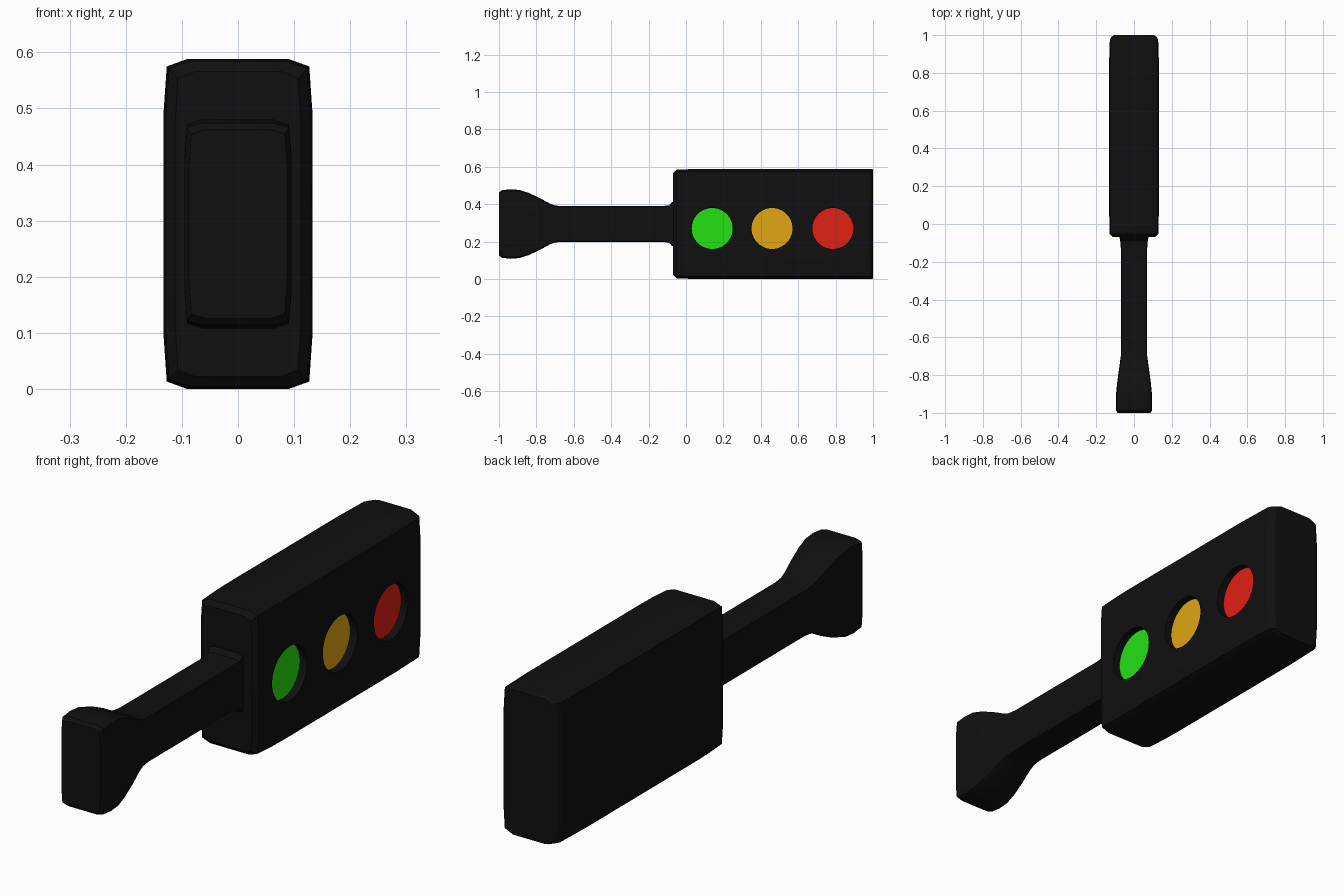
import bpy, bmesh, math

if "Cube" in bpy.data.objects:
    bpy.data.objects.remove(bpy.data.objects["Cube"])

MID_Z = 0.294          # shared centre height of housing and handle
SIDE_X = 0.133         # half width of housing
LENS_Z, LENS_R, RECESS = 0.27, 0.11, 0.035


def material(name, rgb):
    m = bpy.data.materials.new(name)
    m.diffuse_color = (*rgb, 1)
    m.use_nodes = True
    m.node_tree.nodes["Principled BSDF"].inputs["Base Color"].default_value = m.diffuse_color
    return m


def finish(obj, angle=25):
    bpy.ops.object.select_all(action='DESELECT')
    obj.select_set(True)
    bpy.context.view_layer.objects.active = obj
    bpy.ops.object.shade_smooth_by_angle(angle=math.radians(angle))


def section(w, h):
    """Softened rectangle with half sizes w and h, twelve corners."""
    q = [(w, 0.66 * h), (0.955 * w, 0.955 * h), (0.68 * w, h)]
    top = q + [(-x, z) for x, z in reversed(q)]
    return top + [(-x, -z) for x, z in top]


def loft(name, stations, mat):
    """Skin sections along y; each station is (y, half width, half height)."""
    bm = bmesh.new()
    rings = [[bm.verts.new((x, y, MID_Z + z)) for x, z in section(w, h)]
             for y, w, h in stations]
    for a, b in zip(rings, rings[1:]):
        for i in range(len(a)):
            j = (i + 1) % len(a)
            bm.faces.new((a[i], a[j], b[j], b[i]))
    bm.faces.new(rings[0])
    bm.faces.new(rings[-1])
    bmesh.ops.recalc_face_normals(bm, faces=bm.faces)
    me = bpy.data.meshes.new(name)
    bm.to_mesh(me)
    bm.free()
    me.materials.append(mat)
    obj = bpy.data.objects.new(name, me)
    bpy.context.collection.objects.link(obj)
    return obj


def side_cylinder(name, y, x0, x1, r):
    bpy.ops.mesh.primitive_cylinder_add(
        vertices=48, radius=r, depth=x1 - x0,
        location=((x0 + x1) / 2, y, LENS_Z), rotation=(0, math.pi / 2, 0))
    obj = bpy.context.object
    obj.name = name
    return obj


black = material("black", (0.005, 0.005, 0.005))

# Housing
housing = loft("housing", [
    (-0.07, 0.112, 0.272), (-0.052, 0.129, 0.290), (0.04, 0.131, 0.294),
    (0.11, SIDE_X, 0.294), (0.82, SIDE_X, 0.294),
    (0.975, 0.128, 0.294), (0.99, 0.120, 0.294), (1.0, 0.105, 0.292)], black)

# Handle with flared grip end and small collar at the housing
handle = loft("handle", [
    (-1.0, 0.087, 0.168), (-0.988, 0.095, 0.180), (-0.94, 0.095, 0.186),
    (-0.89, 0.094, 0.182), (-0.84, 0.089, 0.166), (-0.78, 0.081, 0.138),
    (-0.73, 0.074, 0.110), (-0.70, 0.070, 0.099), (-0.66, 0.068, 0.095),
    (-0.15, 0.068, 0.095), (-0.09, 0.073, 0.099), (-0.075, 0.076, 0.118),
    (-0.05, 0.076, 0.122)], black)
finish(handle)

# Recessed lenses on the right side
for name, y, rgb in (("green_lens", 0.14, (0.018, 0.75, 0.006)),
                     ("amber_lens", 0.46, (0.75, 0.38, 0.006)),
                     ("red_lens", 0.785, (0.75, 0.014, 0.006))):
    cutter = side_cylinder(name + "_cutter", y, SIDE_X - RECESS, 0.25, LENS_R)
    mod = housing.modifiers.new("recess", 'BOOLEAN')
    mod.operation, mod.solver, mod.object = 'DIFFERENCE', 'EXACT', cutter
    bpy.context.view_layer.objects.active = housing
    bpy.ops.object.modifier_apply(modifier=mod.name)
    bpy.data.objects.remove(cutter)

    lens = side_cylinder(name, y, SIDE_X - RECESS - 0.01,
                         SIDE_X - RECESS + 0.003, LENS_R - 0.0005)
    lens.data.materials.append(material(name, rgb))
    finish(lens)

finish(housing)
